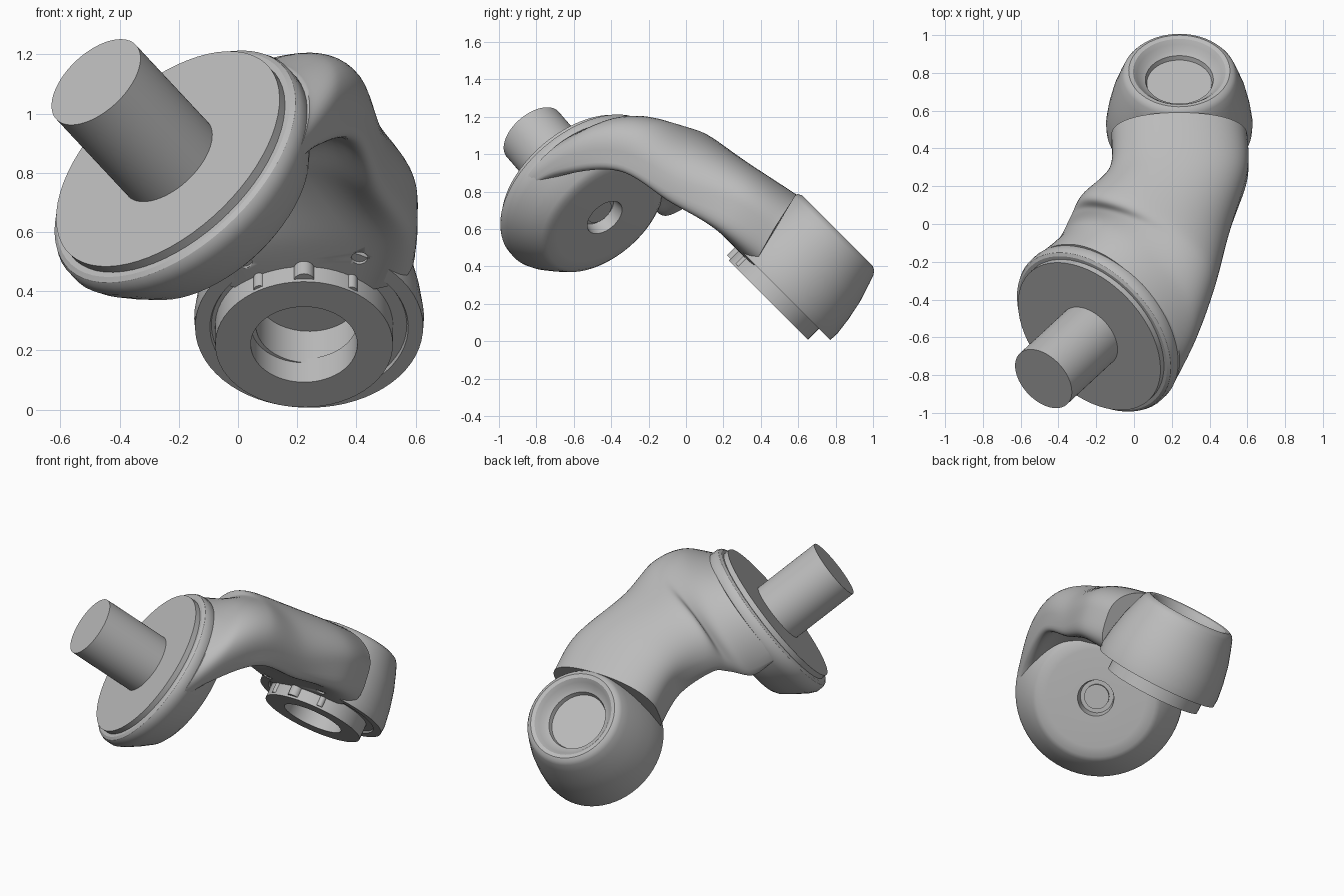
import bpy, bmesh, math
from mathutils import Vector

if "Cube" in bpy.data.objects:
    bpy.data.objects.remove(bpy.data.objects["Cube"])

grey = bpy.data.materials.new("cast_grey")
grey.use_nodes = True
grey.diffuse_color = (0.5, 0.5, 0.5, 1)
grey.node_tree.nodes["Principled BSDF"].inputs["Base Color"].default_value = (0.5, 0.5, 0.5, 1)


def finish(name, bm, angle=32):
    bmesh.ops.remove_doubles(bm, verts=bm.verts, dist=1e-5)
    bmesh.ops.recalc_face_normals(bm, faces=bm.faces)
    mesh = bpy.data.meshes.new(name)
    bm.to_mesh(mesh)
    bm.free()
    mesh.materials.append(grey)
    obj = bpy.data.objects.new(name, mesh)
    bpy.context.collection.objects.link(obj)
    bpy.ops.object.select_all(action='DESELECT')
    obj.select_set(True)
    bpy.context.view_layer.objects.active = obj
    bpy.ops.object.shade_smooth_by_angle(angle=math.radians(angle))
    return obj


def lathe(name, origin, axis, profile, closed=False, sides=64):
    """Spin (radius, distance) points around an axis."""
    axis = Vector(axis).normalized()
    side = axis.orthogonal().normalized()
    other = axis.cross(side)
    bm = bmesh.new()
    rings = []
    for r, d in profile:
        rings.append([bm.verts.new(Vector(origin) + axis * d + r * (
            side * math.cos(i * math.tau / sides) + other * math.sin(i * math.tau / sides)))
            for i in range(sides if r > 0 else 1)])
    pairs = list(zip(rings, rings[1:]))
    if closed:
        pairs.append((rings[-1], rings[0]))
    for a, b in pairs:
        for i in range(sides):
            j = (i + 1) % sides
            if len(a) == 1:
                bm.faces.new((a[0], b[i], b[j]))
            elif len(b) == 1:
                bm.faces.new((a[i], a[j], b[0]))
            else:
                bm.faces.new((a[i], a[j], b[j], b[i]))
    return finish(name, bm)


# Mounting flange: stepped front rim, domed back with a central hole
flange_origin = Vector((-0.237, -0.595, 0.847))
flange_axis = Vector((0.243, 0.225, -0.26)).normalized()
lathe("flange", flange_origin, flange_axis, [
    (0, 0), (0.462, 0), (0.462, 0.032), (0.482, 0.032), (0.498, 0.042), (0.506, 0.06),
    (0.506, 0.1), (0.49, 0.135), (0.44, 0.21), (0.39, 0.275), (0.36, 0.295), (0.3, 0.3),
    (0.11, 0.3), (0.1, 0.23), (0.075, 0.23), (0.075, 0.25), (0, 0.25)])
lathe("flange_pin", flange_origin, flange_axis,
      [(0, 0.01), (0.184, 0.01), (0.184, -0.42), (0, -0.42)])

# Wrist housing: tapered drum with a countersunk cap and a bore below
wrist_origin = Vector((0.24, 0.11, -0.11))
wrist_axis = Vector((0, 1, 1)).normalized()
lathe("wrist_housing", wrist_origin, wrist_axis, [
    (0, 0.71), (0.18, 0.71), (0.18, 0.56), (0.33, 0.56), (0.335, 0.55), (0.385, 0.55),
    (0.388, 0.6), (0.375, 0.7), (0.352, 0.81), (0.32, 0.91), (0.302, 0.96),
    (0.288, 0.98), (0.268, 0.99), (0.245, 0.985), (0.225, 0.965), (0.205, 0.94),
    (0.18, 0.925), (0.172, 0.9), (0, 0.9)])
ring_origin = wrist_origin - Vector((0.017, 0, 0))
lathe("wrist_ring", ring_origin, wrist_axis,
      [(0.18, 0.467), (0.3, 0.467), (0.3, 0.58), (0.18, 0.58)], closed=True)

# Locating tabs along the upper edge of the ring
down = Vector((0, 1, -1)).normalized()
for k, (x, radius) in enumerate(((-0.15, 0.02), (0, 0.035), (0.16, 0.02))):
    reach = math.sqrt(0.29 ** 2 - x * x)
    lathe("ring_tab_%d" % (k + 1), ring_origin + Vector((x, 0, 0)) - down * reach,
          wrist_axis, [(0, 0.48), (radius, 0.48), (radius, 0.57), (0, 0.57)], sides=20)

# Curved arm shell: each section is centre, rise to the top, drop to the lower edge,
# half-width, squareness of the lower edge, and how far the underside is hollowed
up = (Vector((0, 0, 1)) - flange_axis * flange_axis.z).normalized()
across = flange_axis.cross(up)
sections = [
    (flange_origin + flange_axis * 0.1, up * 0.5, up * -0.03, across * 0.5, 0.8, 0.3),
    (Vector((-0.05, -0.37, 0.835)), Vector((0.15, 0.2, 0.345)), Vector((-0.03, -0.05, -0.09)),
     Vector((0.35, -0.29, 0.115)), 0.5, 0.45),
    (Vector((0.04, -0.16, 0.88)), Vector((0.09, 0.12, 0.275)), Vector((0, -0.02, -0.1)),
     Vector((0.375, -0.2, 0.1)), 0.5, 0.45),
    (Vector((0.115, 0.055, 0.83)), Vector((0.015, 0.035, 0.28)), Vector((-0.015, -0.05, -0.14)),
     Vector((0.39, -0.1, 0)), 0.5, 0.4),
    (Vector((0.235, 0.28, 0.74)), Vector((0, 0.08, 0.195)), Vector((0, -0.09, -0.19)),
     Vector((0.365, -0.01, 0)), 0.4, 0.1),
    (Vector((0.24, 0.47, 0.6)), Vector((0, 0.12, 0.185)), Vector((0, -0.11, -0.2)),
     Vector((0.36, 0, 0)), 0.5, 0),
]


def spline(a, b, c, d, t):
    return 0.5 * (2 * b + (c - a) * t + (2 * a - 5 * b + 4 * c - d) * t * t
                  + (3 * b - a - 3 * c + d) * t ** 3)


def arm_section(mid, rise, drop, wide, square, hollow, count=64):
    points = []
    for i in range(count):
        c, s = math.cos(i * math.tau / count), math.sin(i * math.tau / count)
        power = square if s < 0 else 0.9
        point = mid + wide * math.copysign(abs(c) ** power, c)
        if s < 0:
            point += drop * abs(s) ** power + rise * hollow * s ** 4
        else:
            point += rise * s ** power
        points.append(point)
    return points


bm = bmesh.new()
rings = []
last = len(sections) - 1
steps = 10
for k in range(last * steps + 1):
    seg = min(k // steps, last - 1)
    near = [sections[min(max(seg + o, 0), last)] for o in (-1, 0, 1, 2)]
    values = [spline(*column, k / steps - seg) for column in zip(*near)]
    rings.append([bm.verts.new(p) for p in arm_section(*values)])
for a, b in zip(rings, rings[1:]):
    for i in range(len(a)):
        j = (i + 1) % len(a)
        bm.faces.new((a[i], a[j], b[j], b[i]))
bm.faces.new(rings[0])
bm.faces.new(rings[-1])
arm = finish("arm", bm, 50)

# Screw holes in the underside of the arm
for k, (x, y, z) in enumerate(((0.02, 0.27, 0.5), (0.41, 0.26, 0.52))):
    cutter = lathe("screw_hole_cutter_%d" % (k + 1), (x, y, z), wrist_axis,
                   [(0, -0.1), (0.028, -0.1), (0.028, 0.1), (0, 0.1)], sides=20)
    cutter.hide_render = True
    cutter.hide_set(True)
    cut = arm.modifiers.new("screw_hole", 'BOOLEAN')
    cut.operation = 'DIFFERENCE'
    cut.object = cutter
